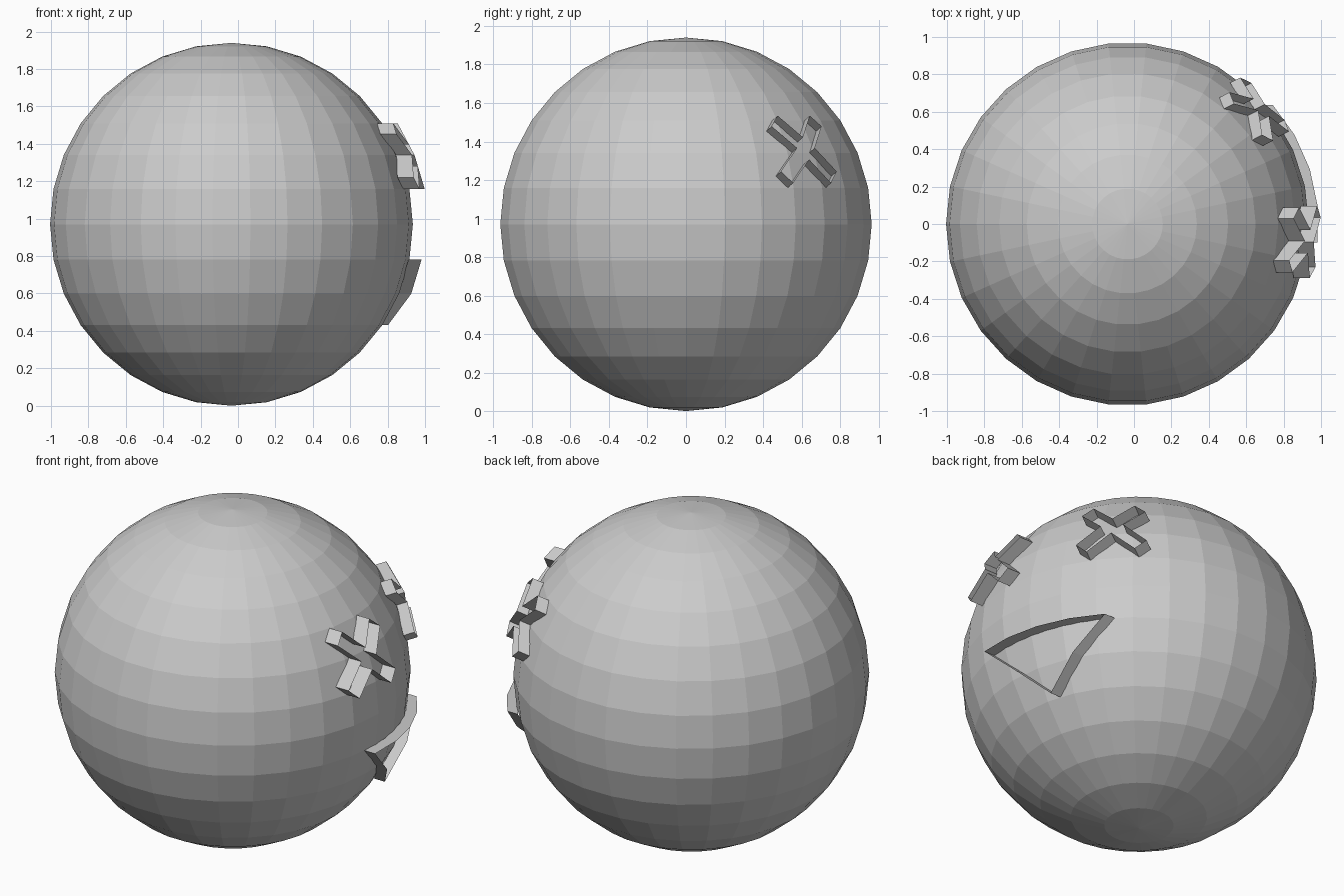
import bpy, bmesh
from math import sin, cos, radians
from mathutils import Vector

if "Cube" in bpy.data.objects:
    bpy.data.objects.remove(bpy.data.objects["Cube"])

R = 0.97
CENTRE = Vector((-0.035, 0, R))
SEG, RINGS = 30, 16
STEP_A, STEP_B = radians(360 / SEG), radians(180 / RINGS)


def make_object(name, bm):
    me = bpy.data.meshes.new(name)
    bm.to_mesh(me)
    bm.free()
    ob = bpy.data.objects.new(name, me)
    bpy.context.collection.objects.link(ob)
    return ob


def corner(i, j):
    # sphere corner: i segments round from +x (half step shifted), j rings above the middle
    a, b = (i + 0.5) * STEP_A, j * STEP_B
    return CENTRE + R * Vector((cos(a) * cos(b), sin(a) * cos(b), sin(b)))


def on_ball(i, j):
    # point between the corners of a facet
    i0, j0 = int(i // 1), int(j // 1)
    u, v = i - i0, j - j0
    low = corner(i0, j0).lerp(corner(i0 + 1, j0), u)
    high = corner(i0, j0 + 1).lerp(corner(i0 + 1, j0 + 1), u)
    return low.lerp(high, v)


def raised_rim(name, outline, offset):
    # open wall that rises from a closed outline on the ball
    bm = bmesh.new()
    base = [bm.verts.new(on_ball(i, j)) for i, j in outline]
    top = [bm.verts.new(v.co + Vector(offset)) for v in base]
    n = len(base)
    for k in range(n):
        m = (k + 1) % n
        bm.faces.new((base[k], base[m], top[m], top[k]))
    bmesh.ops.recalc_face_normals(bm, faces=bm.faces)
    return make_object(name, bm)


def cross_outline(ci, cj, s=0.33):
    # diagonal cross over a block of two by two facets
    pts = []
    x, y = [(0, s), (1 - s, 1), (1, 1 - s)], None
    for _ in range(4):
        pts += [(ci + p, cj + q) for p, q in x]
        x = [(q, -p) for p, q in x]
    return pts


# faceted ball
bm = bmesh.new()
bmesh.ops.create_uvsphere(bm, u_segments=SEG, v_segments=RINGS, radius=R)
ball = make_object("ball", bm)
ball.location = CENTRE
ball.rotation_euler.z = STEP_A / 2

# two cross shaped eyes
raised_rim("eye_front", cross_outline(-1, 2), (0.087, 0, 0))
raised_rim("eye_back", cross_outline(3, 2), (0.055, 0.028, 0.025))

# triangular mouth following the facet corners
mouth = [(-1, -1), (0, -1), (1, -1), (2, -1), (3, -1), (2, -2), (1, -3), (0, -2)]
raised_rim("mouth", mouth, (0.07, 0, 0))
